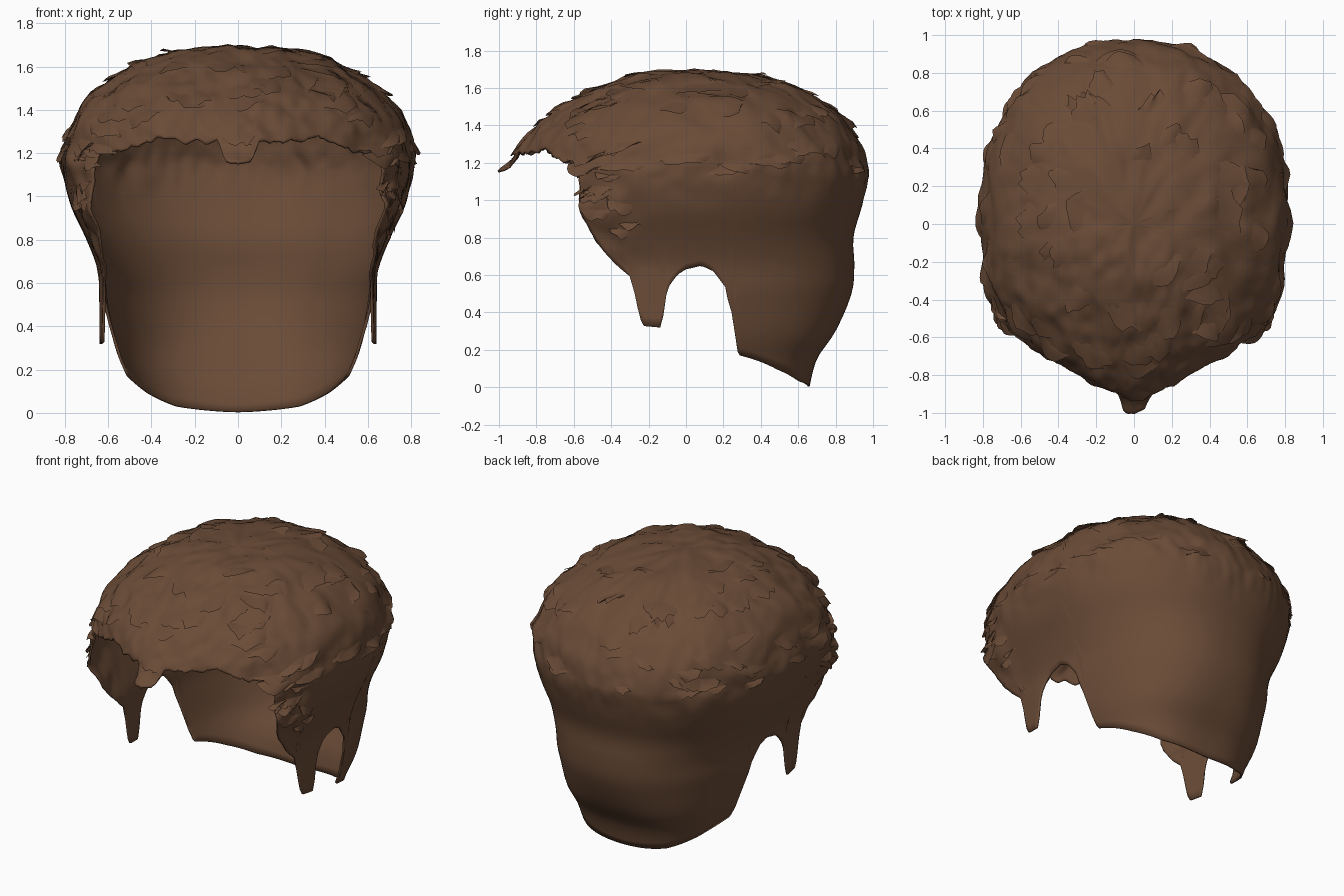
import bpy, bmesh, math, random
from mathutils import Vector, noise

if "Cube" in bpy.data.objects:
    bpy.data.objects.remove(bpy.data.objects["Cube"])

random.seed(4)

# Height, half width, front reach, back reach of the shell
PROFILE = [
    (1.695, 0, 0, 0), (1.685, .20, .18, .25), (1.65, .38, .33, .44),
    (1.57, .54, .53, .66), (1.45, .70, .72, .825), (1.32, .785, .83, .92),
    (1.20, .81, .89, .96), (1.10, .81, .98, .97), (.95, .77, 1.08, .935),
    (.80, .70, 1.10, .895), (.65, .645, 1.05, .90), (.50, .63, 1.0, .885),
    (.30, .58, 1.0, .80), (.15, .52, 1.0, .70), (0, .47, 1.0, .66)]

# Angle from the front, height of the lower edge
HEM = [(0, 1.15), (4, 1.16), (7, 1.26), (16, 1.25), (28, 1.28), (38, 1.22),
       (51, 1.20), (58, .97), (64, .78), (69, .66), (73, .59), (75, .42),
       (76.5, .33), (82.5, .32), (83.8, .49), (85, .54), (87.5, .60), (90, .63),
       (93.6, .65), (97, .62), (101, .53), (103, .40), (104.3, .20), (106, .17),
       (128, .10), (152, .04), (180, 0.005)]


def smooth(lo, hi, v):
    t = max(0, min(1, (v - lo) / (hi - lo)))
    return t * t * (3 - 2 * t)


def hem_height(deg):
    d = abs(deg)
    for (a, z0), (b, z1) in zip(HEM, HEM[1:]):
        if d <= b:
            return z0 + (z1 - z0) * (d - a) / (b - a)
    return HEM[-1][1]


def level(z):
    """Position along the profile for a height."""
    for i in range(len(PROFILE) - 1):
        z0, z1 = PROFILE[i][0], PROFILE[i + 1][0]
        if z >= z1:
            return max(0, i + (z0 - z) / (z0 - z1))
    return len(PROFILE) - 1


def sample(s):
    """Smooth interpolation of the profile."""
    n = len(PROFILE) - 1
    i = min(int(s), n - 1)
    t = s - i
    p1, p2 = PROFILE[i], PROFILE[i + 1]
    p0 = PROFILE[i - 1] if i else (p2[0], -p2[1], -p2[2], -p2[3])
    p3 = PROFILE[min(i + 2, n)]
    return [b + .5 * t * (c - a + t * (2*a - 5*b + 4*c - d + t * (3*(b - c) + d - a)))
            for a, b, c, d in zip(p0, p1, p2, p3)]


def surface(deg, s, lift=0.0):
    """Point on the hair surface, with waves over the upper part."""
    z, w, f, b = sample(s)
    a = math.radians(deg)
    sx, cy = math.sin(a), math.cos(a)
    if cy > 0:
        # Sideburns hang straight, temples bulge a little, fringe comes to a point
        w += (max(w, .645) - w) * smooth(.75, .6, z) * smooth(91, 83, abs(deg))
        bulge = 1 + .025 * smooth(36, 54, abs(deg)) * smooth(80, 62, abs(deg)) * smooth(1.5, 1.25, z)
        x = w * sx * bulge
        y = -f * cy - .06 * cy ** 34 * smooth(1.6, 1.2, z)
    else:
        e = 2 / (2.3 + .6 * smooth(.5, .1, z))
        x = w * math.copysign(abs(sx) ** e, sx)
        y = b * abs(cy) ** e
    p = Vector((x, y, z))
    out = Vector((x * .8, y * .7, max(0, z - .9) * .9)).normalized()
    top = smooth(.9, 1.2, z)
    temple = smooth(82, 66, abs(deg)) * smooth(.5, .75, z)
    q = Vector((p.x * 7, p.y * 4.5, p.z * 7))
    wave = noise.noise(q) * .020 + noise.noise(q * 2.3) * .012
    curl = noise.noise(Vector((p.x * 5, p.y * 9, p.z * 9))) * .02
    side = temple * smooth(1.35, 1.15, z) * smooth(25, 50, abs(deg))
    return p + out * (wave * max(top, temple) + curl * side + lift)


def make_object(name, bm, mat, thickness=0):
    me = bpy.data.meshes.new(name)
    bmesh.ops.recalc_face_normals(bm, faces=bm.faces)
    bm.to_mesh(me)
    bm.free()
    ob = bpy.data.objects.new(name, me)
    bpy.context.collection.objects.link(ob)
    me.materials.append(mat)
    bpy.ops.object.select_all(action='DESELECT')
    ob.select_set(True)
    bpy.context.view_layer.objects.active = ob
    bpy.ops.object.shade_smooth_by_angle(angle=math.radians(50))
    if thickness:
        mod = ob.modifiers.new("thickness", 'SOLIDIFY')
        mod.thickness = thickness
        mod.offset = -1
    return ob


brown = bpy.data.materials.new("chestnut brown")
brown.diffuse_color = (.145, .071, .038, 1)
brown.use_nodes = True
brown.node_tree.nodes["Principled BSDF"].inputs["Base Color"].default_value = brown.diffuse_color

# Main shell: crown, fringe, sideburns and back in one sheet
COLS, ROWS = 360, 48
bm = bmesh.new()
crown = bm.verts.new(surface(0, 0))
grid = []
for c in range(COLS):
    deg = -180 + 360 * c / COLS
    ragged = noise.noise(Vector((deg * .25, 3, 0))) + .5 * noise.noise(Vector((deg * .7, 8, 0)))
    end = level(max(.004, hem_height(deg) + .02 * ragged * smooth(78, 60, abs(deg))))
    grid.append([bm.verts.new(surface(deg, end * r / ROWS)) for r in range(1, ROWS + 1)])
for c in range(COLS):
    g, h = grid[c], grid[(c + 1) % COLS]
    bm.faces.new((crown, g[0], h[0]))
    for r in range(ROWS - 1):
        bm.faces.new((g[r], g[r + 1], h[r + 1], h[r]))
make_object("hair_shell", bm, brown, .012)


def add_lock(bm, deg, s, turn, length, width, lift):
    """A shingle of hair: root and sides sunk, blunt ragged edge raised."""
    rows, steps = [], 3
    lean = random.uniform(-.35, .35)
    ragged = [random.uniform(-.12, .12) for _ in range(7)]
    for i in range(steps + 1):
        t = i / steps
        row = []
        for j in range(7):
            u = j / 3 - 1
            k = s + length * t + t * (lean * u + ragged[j] - .25 * u * u)
            d = deg + turn * t
            r = max(.2, math.hypot(*surface(d, k).xy))
            spread = math.degrees(width / r) * u
            row.append(bm.verts.new(surface(d + spread, k, -.006 + (lift + .006) * t * (1 - u * u))))
        rows.append(row)
    for a, b in zip(rows, rows[1:]):
        for j in range(6):
            bm.faces.new((a[j], a[j + 1], b[j + 1], b[j]))


# Overlapping shingles over the crown
bm = bmesh.new()
for i in range(120):
    deg = random.uniform(-180, 180)
    s = 6.2 * random.random() ** .7 + .8
    length = random.uniform(.5, .9)
    turn = -math.copysign(random.uniform(2, 6), deg)
    if s + length < level(hem_height(deg)) - .6 and s + length < 6.8:
        add_lock(bm, deg, s, turn, length, random.uniform(.06, .13), random.uniform(.012, .03))
make_object("crown_locks", bm, brown)

# Chunkier shingles at both temples, swept forward
bm = bmesh.new()
for side in (-1, 1):
    for i in range(14):
        z = random.uniform(.85, 1.25)
        edge = 50 + 17 * smooth(1.2, .75, z)
        deg = edge + random.uniform(6, 16)
        add_lock(bm, side * deg, level(z), -side * random.uniform(0, 4),
                 random.uniform(.3, .5), random.uniform(.04, .07), random.uniform(.015, .035))
make_object("temple_locks", bm, brown)
